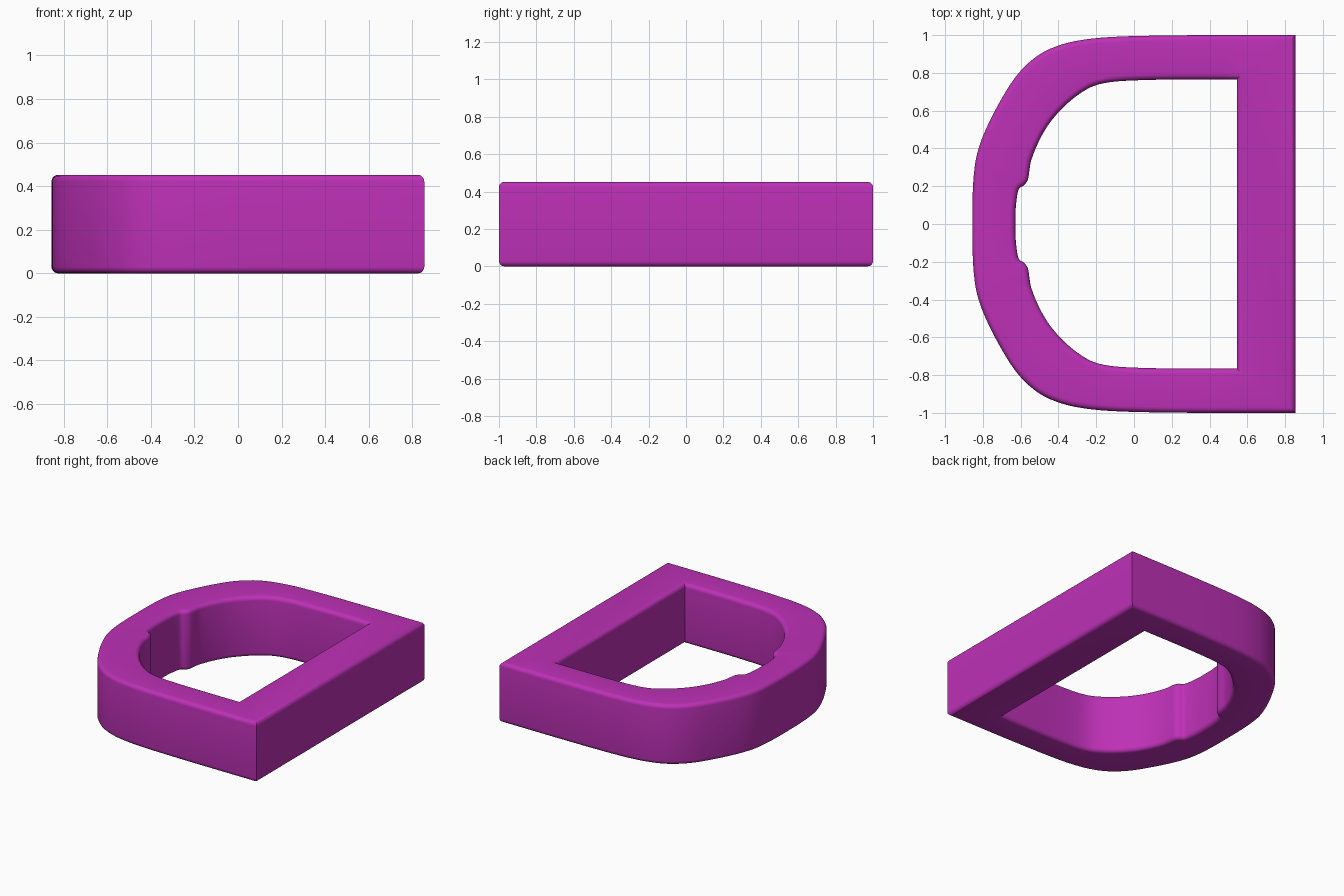
import bpy, bmesh, math
from mathutils import Vector

if "Cube" in bpy.data.objects:
    bpy.data.objects.remove(bpy.data.objects["Cube"])

HEIGHT, FILLET, STEPS = 0.452, 0.03, 5

# Upper half outlines, from the square corner round to the left centre
OUTER = [(0.855, 1), (0.4, 1), (0.1, 0.997), (-0.1, 0.991), (-0.25, 0.978),
         (-0.38, 0.951), (-0.5, 0.898), (-0.61, 0.8), (-0.7, 0.665),
         (-0.785, 0.5), (-0.83, 0.375), (-0.848, 0.26), (-0.855, 0.13), (-0.856, 0)]
INNER = [(0.545, 0.765), (0.24, 0.765), (0.05, 0.762), (-0.11, 0.753), (-0.21, 0.732),
         (-0.29, 0.688), (-0.375, 0.617), (-0.45, 0.53), (-0.505, 0.435),
         (-0.545, 0.335), (-0.553, 0.29), (-0.562, 0.235), (-0.58, 0.207),
         (-0.608, 0.187), (-0.62, 0.14), (-0.627, 0.07), (-0.628, 0)]


def smooth_outline(half, n=4):
    """Mirror the half profile across y and run a smooth curve through it."""
    pts = [Vector(p) for p in half]
    pts += [Vector((p.x, -p.y)) for p in reversed(pts[:-1])]
    out = []
    for i in range(len(pts) - 1):
        b, c = pts[i], pts[i + 1]
        a = pts[i - 1] if i else b
        d = pts[i + 2] if i + 2 < len(pts) else c
        length = (c - b).length
        m1 = (c - a).normalized() * length
        m2 = (d - b).normalized() * length
        for k in range(n):
            t = k / n
            out.append(b * (2*t**3 - 3*t*t + 1) + m1 * (t**3 - 2*t*t + t)
                       + c * (3*t*t - 2*t**3) + m2 * (t**3 - t*t))
    return out + [pts[-1]]


def offset(pts, d):
    """Mitred offset to the left, into the solid."""
    res = []
    for i, p in enumerate(pts):
        u = (p - pts[i - 1]).normalized()
        v = (pts[(i + 1) % len(pts)] - p).normalized()
        n1, n2 = Vector((-u.y, u.x)), Vector((-v.y, v.x))
        res.append(p + (n1 + n2) * (d / (1 + n1.dot(n2))))
    return res


# Rounded wall section: (inset, height)
arc = [math.pi / 2 * k / STEPS for k in range(STEPS + 1)]
section = [(FILLET * (1 - math.sin(a)), FILLET * (1 - math.cos(a))) for a in arc]
section += [(d, HEIGHT - z) for d, z in reversed(section)]

bm = bmesh.new()
caps = {0: [], -1: []}
for outline in (smooth_outline(OUTER), smooth_outline(INNER)[::-1]):
    rings = [[bm.verts.new((p.x, p.y, z)) for p in offset(outline, d)]
             for d, z in section]
    n = len(outline)
    for lo, hi in zip(rings, rings[1:]):
        for i in range(n):
            j = (i + 1) % n
            bm.faces.new((lo[i], lo[j], hi[j], hi[i]))
    for key in caps:
        r = rings[key]
        caps[key] += [bm.edges.get((r[i], r[(i + 1) % n])) for i in range(n)]

# Flat top and bottom
for edges in caps.values():
    bmesh.ops.triangle_fill(bm, edges=edges, use_beauty=True, use_dissolve=False)
bmesh.ops.recalc_face_normals(bm, faces=bm.faces[:])

mesh = bpy.data.meshes.new("d_ring")
bm.to_mesh(mesh)
bm.free()
ring = bpy.data.objects.new("d_ring", mesh)
bpy.context.collection.objects.link(ring)

mat = bpy.data.materials.new("magenta")
mat.diffuse_color = (0.51, 0.03, 0.47, 1)
mat.use_nodes = True
mat.node_tree.nodes["Principled BSDF"].inputs["Base Color"].default_value = mat.diffuse_color
mesh.materials.append(mat)

bpy.context.view_layer.objects.active = ring
ring.select_set(True)
bpy.ops.object.shade_smooth_by_angle(angle=math.radians(35))
